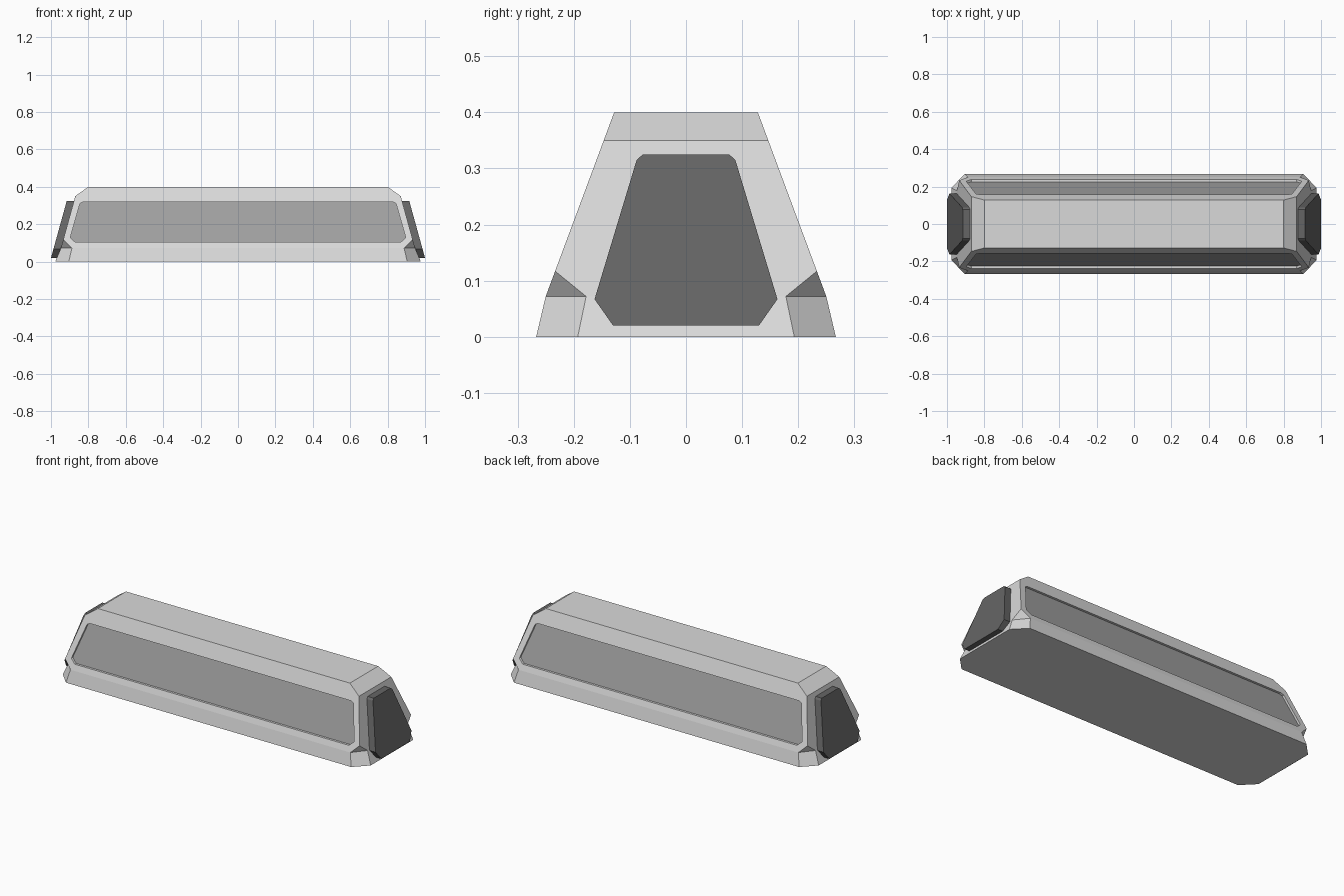
import bpy, bmesh

if "Cube" in bpy.data.objects:
    bpy.data.objects.remove(bpy.data.objects["Cube"])

def material(name, g):
    m = bpy.data.materials.new(name)
    m.diffuse_color = (g, g, g, 1)
    m.use_nodes = True
    m.node_tree.nodes["Principled BSDF"].inputs["Base Color"].default_value = m.diffuse_color
    return m

LIGHT = material("light grey", 0.70)
MID = material("mid grey", 0.35)
DARK = material("dark grey", 0.13)

def finish(name, bm, mat):
    bmesh.ops.recalc_face_normals(bm, faces=bm.faces[:])
    me = bpy.data.meshes.new(name)
    bm.to_mesh(me)
    bm.free()
    me.materials.append(mat)
    ob = bpy.data.objects.new(name, me)
    bpy.context.collection.objects.link(ob)
    return ob

def prism(name, back, front, mat):
    bm = bmesh.new()
    a = [bm.verts.new(p) for p in back]
    b = [bm.verts.new(p) for p in front]
    bm.faces.new(a)
    bm.faces.new(b)
    n = len(a)
    for i in range(n):
        j = (i + 1) % n
        bm.faces.new((a[i], a[j], b[j], b[i]))
    return finish(name, bm, mat)

# sloping planes of the long sides and of the ends
def side_y(z):
    return 0.128 + 0.372 * (0.40 - z)

def end_x(z):
    return 0.87 + 0.2766 * (0.35 - z)

# body: one quarter of the corner points, mirrored to all four corners
quarter = {
    "T": (0.80, side_y(0.40), 0.40),
    "S": (0.87, side_y(0.35), 0.35),
    "P": (end_x(0.117), side_y(0.117), 0.117),
    "A": (0.888, side_y(0.072), 0.072),
    "B": (end_x(0.072), 0.178, 0.072),
    "C": (0.905, 0.267, 0.0),
    "D": (0.977, 0.193, 0.0),
}
bm = bmesh.new()
v = {(k, sx, sy): bm.verts.new((x * sx, y * sy, z))
     for k, (x, y, z) in quarter.items() for sx in (1, -1) for sy in (1, -1)}

def across(keys, axis, s):
    # face running over one edge chain and back along its mirror image
    pick = (lambda k, t: v[k, t, s]) if axis == "x" else (lambda k, t: v[k, s, t])
    bm.faces.new([pick(k, 1) for k in keys] + [pick(k, -1) for k in reversed(keys)])

bm.faces.new([v["T", 1, 1], v["T", 1, -1], v["T", -1, -1], v["T", -1, 1]])
bm.faces.new([v[k] for k in (("C", 1, 1), ("D", 1, 1), ("D", 1, -1), ("C", 1, -1),
                             ("C", -1, -1), ("D", -1, -1), ("D", -1, 1), ("C", -1, 1))])
for s in (1, -1):
    across("TSPA", "x", s)
    across("AC", "x", s)
    across("TS", "y", s)
    across("SPB", "y", s)
    across("BD", "y", s)
    for t in (1, -1):
        bm.faces.new([v[k, s, t] for k in "PAB"])
        bm.faces.new([v[k, s, t] for k in "ABDC"])
body = finish("body", bm, LIGHT)

# recessed long side panels
half = [(0.829, 0.318), (0.845, 0.31), (0.897, 0.128), (0.870, 0.104)]
outline = half + [(-x, z) for x, z in reversed(half)]

def on_side(s, off):
    return [(x, s * (side_y(z) + off), z) for x, z in outline]

for s, label in ((-1, "front"), (1, "back")):
    cutter = prism("recess_cutter", on_side(s, -0.016), on_side(s, 0.05), LIGHT)
    cutter.hide_render = True
    mod = body.modifiers.new("recess", "BOOLEAN")
    mod.operation = "DIFFERENCE"
    mod.solver = "EXACT"
    mod.object = cutter
    bpy.context.view_layer.objects.active = body
    bpy.ops.object.modifier_apply(modifier=mod.name)
    bpy.data.objects.remove(cutter)
    prism(label + "_panel", on_side(s, -0.018), on_side(s, -0.013), MID)

# dark raised plates on both ends
half = [(0.077, 0.325), (0.088, 0.315), (0.163, 0.067), (0.130, 0.02)]
outline = half + [(-y, z) for y, z in reversed(half)]
for s, label in ((1, "right"), (-1, "left")):
    layers = [[(s * (end_x(z) + off), y, z) for y, z in outline] for off in (-0.006, 0.0385)]
    prism(label + "_end_plate", *layers, DARK)
